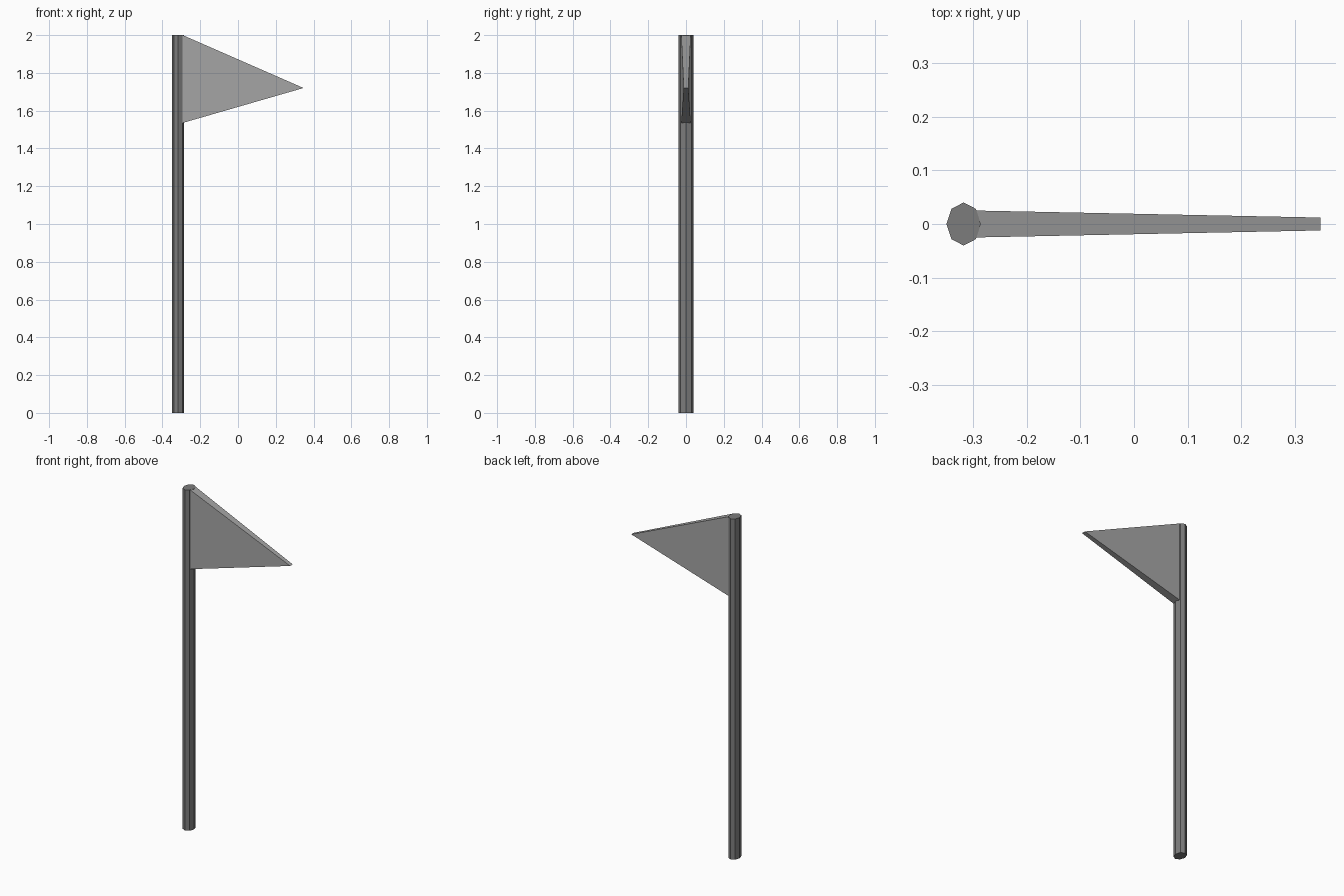
import bpy, bmesh

if "Cube" in bpy.data.objects:
    bpy.data.objects.remove(bpy.data.objects["Cube"])


def paint(obj, name, grey):
    mat = bpy.data.materials.new(name)
    mat.diffuse_color = (grey, grey, grey, 1)
    mat.use_nodes = True
    mat.node_tree.nodes["Principled BSDF"].inputs["Base Color"].default_value = mat.diffuse_color
    obj.data.materials.append(mat)


# Pole: eight-sided, slightly oval cylinder
bpy.ops.mesh.primitive_cylinder_add(vertices=8, radius=1, depth=2, location=(-0.317, 0, 1))
pole = bpy.context.object
pole.name = "pole"
pole.scale = (0.032, 0.04, 1)
bpy.ops.object.transform_apply(location=True, rotation=False, scale=True)
paint(pole, "dark_grey", 0.20)

# Pennant: triangular profile (x, z, half thickness), thinning towards the tip
profile = [(-0.293, 2.0, 0.025), (-0.293, 1.535, 0.025), (0.347, 1.72, 0.012)]
bm = bmesh.new()
front = [bm.verts.new((x, -t, z)) for x, z, t in profile]
back = [bm.verts.new((x, t, z)) for x, z, t in profile]
bm.faces.new(front)
bm.faces.new(back[::-1])
for i in range(3):
    j = (i + 1) % 3
    bm.faces.new((front[j], front[i], back[i], back[j]))
bmesh.ops.recalc_face_normals(bm, faces=bm.faces)
mesh = bpy.data.meshes.new("pennant")
bm.to_mesh(mesh)
bm.free()
pennant = bpy.data.objects.new("pennant", mesh)
bpy.context.collection.objects.link(pennant)
paint(pennant, "mid_grey", 0.38)
